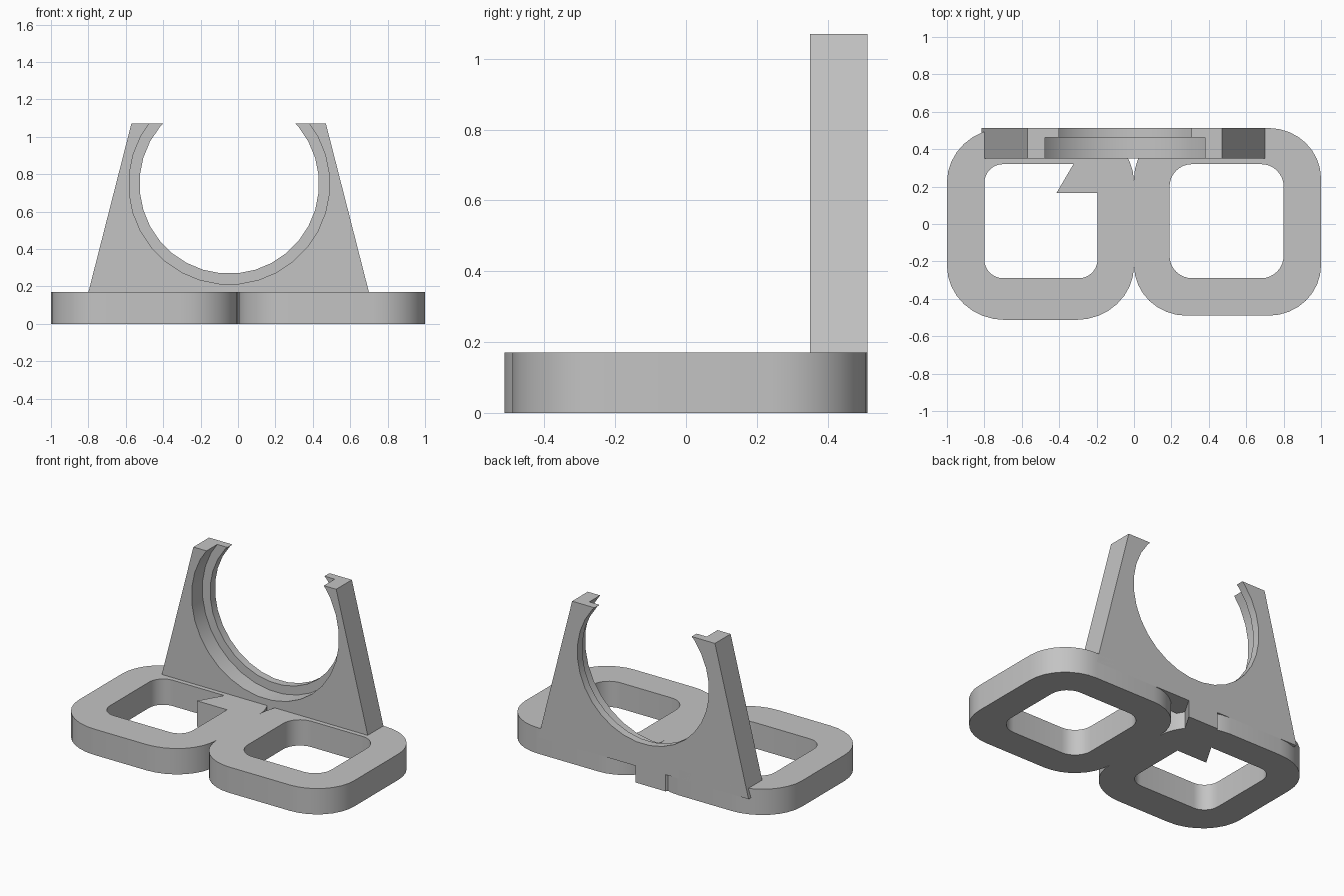
import bpy, bmesh, math
from mathutils import Vector

cube = bpy.data.objects.get("Cube")
if cube:
    bpy.data.objects.remove(cube, do_unlink=True)

BASE_H = 0.17
BACK = 0.513
FRONT = 0.35

grey = bpy.data.materials.new("plain_grey")
grey.use_nodes = True
colour = (0.55, 0.55, 0.55, 1)
grey.diffuse_color = colour
grey.node_tree.nodes["Principled BSDF"].inputs["Base Color"].default_value = colour


def make_object(name, bm):
    bmesh.ops.recalc_face_normals(bm, faces=bm.faces)
    mesh = bpy.data.meshes.new(name)
    bm.to_mesh(mesh)
    bm.free()
    mesh.materials.append(grey)
    obj = bpy.data.objects.new(name, mesh)
    bpy.context.collection.objects.link(obj)
    return obj


def prism(name, points, offset):
    """Solid made by pushing a flat outline along an offset."""
    bm = bmesh.new()
    face = bm.faces.new([bm.verts.new(p) for p in points])
    made = bmesh.ops.extrude_face_region(bm, geom=[face], use_keep_orig=True)
    moved = [v for v in made["geom"] if isinstance(v, bmesh.types.BMVert)]
    bmesh.ops.translate(bm, verts=moved, vec=Vector(offset))
    return make_object(name, bm)


def rounded_rect(x0, x1, y0, y1, rx, ry, steps=8):
    corners = ((x1 - rx, y1 - ry), (x0 + rx, y1 - ry),
               (x0 + rx, y0 + ry), (x1 - rx, y0 + ry))
    points = []
    for i, (cx, cy) in enumerate(corners):
        for s in range(steps + 1):
            a = math.pi / 2 * (i + s / steps)
            points.append((cx + rx * math.cos(a), cy + ry * math.sin(a)))
    return points


def ring(name, outer, inner):
    """Flat loop with a hole, standing on the ground."""
    bm = bmesh.new()
    loops = [[bm.verts.new((x, y, z)) for x, y in outline]
             for outline, z in ((outer, 0), (outer, BASE_H),
                                (inner, BASE_H), (inner, 0))]
    count = len(outer)
    for k in range(4):
        a, b = loops[k], loops[(k + 1) % 4]
        for i in range(count):
            j = (i + 1) % count
            bm.faces.new((a[i], a[j], b[j], b[i]))
    return make_object(name, bm)


def boolean(obj, other, operation):
    mod = obj.modifiers.new("cut", "BOOLEAN")
    mod.operation = operation
    mod.solver = "EXACT"
    mod.object = other
    select(obj)
    bpy.ops.object.modifier_apply(modifier=mod.name)
    bpy.data.objects.remove(other, do_unlink=True)


def select(obj):
    bpy.ops.object.select_all(action="DESELECT")
    obj.select_set(True)
    bpy.context.view_layer.objects.active = obj


# Base loops, side by side
left_ring = ring("left_base_ring",
                 rounded_rect(0, 1, -0.49, BACK, 0.28, 0.27),
                 rounded_rect(0.19, 0.8, -0.29, 0.32, 0.12, 0.12))
right_ring = ring("right_base_ring",
                  rounded_rect(-1, 0, -0.513, BACK, 0.31, 0.29),
                  rounded_rect(-0.8, -0.195, -0.29, 0.32, 0.1, 0.1))

# Slanted hook crossing the back inner corner of the right loop
hook = prism("slanted_hook",
             [(-0.415, 0.165, 0), (-0.1, 0.165, 0), (-0.08, 0.36, 0),
              (0.01, BACK, 0), (-0.21, BACK, 0)],
             (0, 0, BASE_H))
boolean(right_ring, hook, "UNION")

# Upright tapered stand, sunk into the base
stand = prism("cradle_stand",
              [(-0.815, FRONT, 0.11), (0.715, FRONT, 0.11),
               (0.47, FRONT, 1.07), (-0.57, FRONT, 1.07)],
              (0, BACK - FRONT, 0))


# Round opening: a wide seat in front and a narrower lip behind
def round_cutter(radius, y0, y1, sides=32):
    points = []
    for i in range(sides):
        a = 2 * math.pi * (i + 0.5) / sides
        points.append((-0.047 + radius * math.cos(a), y0,
                       0.748 + radius * math.sin(a)))
    cutter = prism("round_cutter", points, (0, y1 - y0, 0))
    cutter.hide_render = True
    return cutter


boolean(stand, round_cutter(0.48, 0.2, 0.7), "DIFFERENCE")
boolean(stand, round_cutter(0.537, 0.2, 0.462), "DIFFERENCE")

for part in (left_ring, right_ring, stand):
    select(part)
    bpy.ops.object.shade_smooth_by_angle(angle=math.radians(30))
